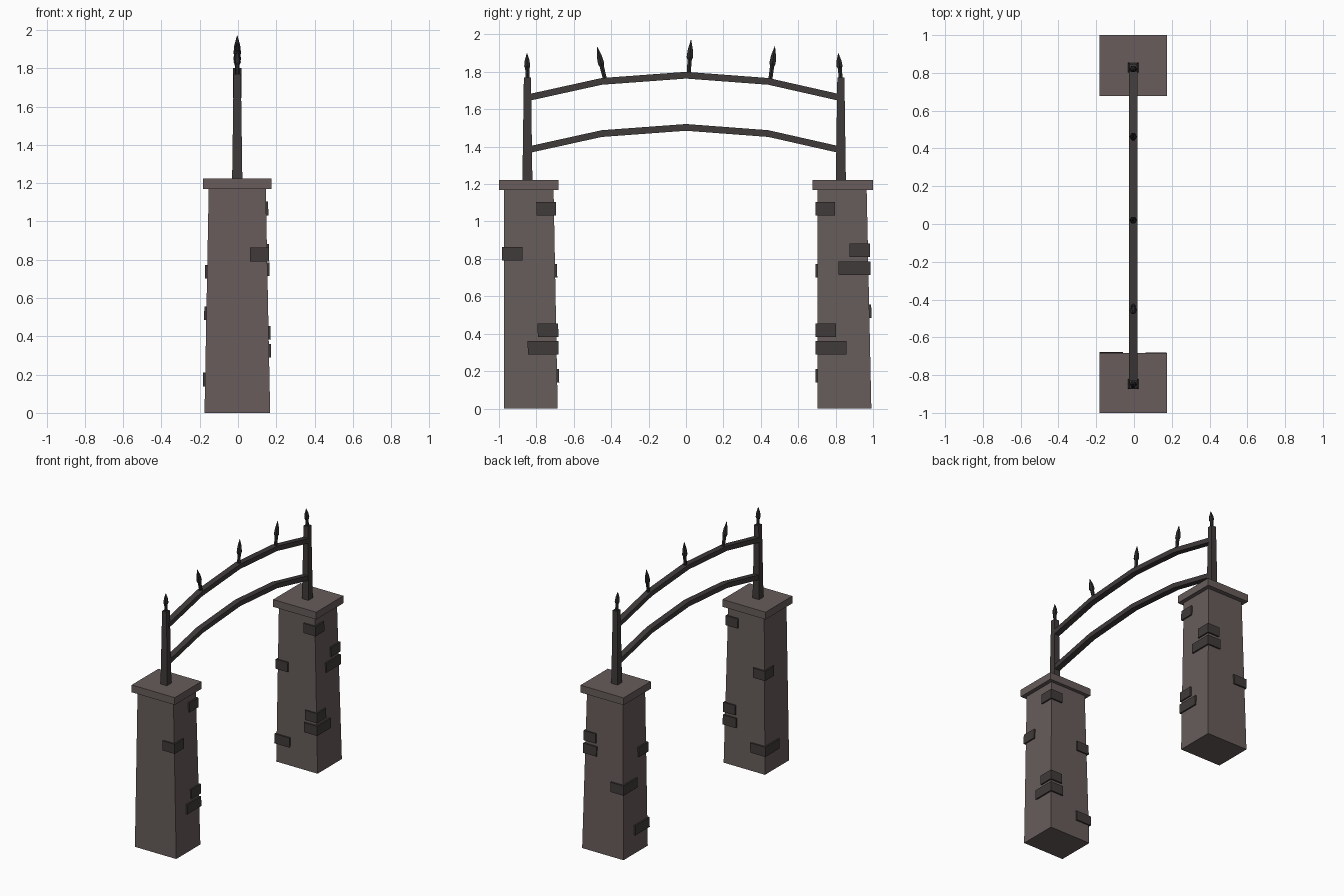
import bpy, bmesh, math
from mathutils import Vector

cube = bpy.data.objects.get("Cube")
if cube:
    bpy.data.objects.remove(cube, do_unlink=True)


def material(name, r, g, b):
    m = bpy.data.materials.new(name)
    m.use_nodes = True
    m.diffuse_color = (r, g, b, 1)
    m.node_tree.nodes["Principled BSDF"].inputs["Base Color"].default_value = (r, g, b, 1)
    return m


STONE = material("grey brown stone", 0.135, 0.108, 0.105)
BRICK = material("dark brick", 0.052, 0.043, 0.042)
IRON = material("weathered iron", 0.052, 0.043, 0.043)
SPIKE = material("blackened iron", 0.025, 0.024, 0.024)


def loft(name, rings, mat):
    """Skin a closed solid through rings of equal point count."""
    bm = bmesh.new()
    loops = [[bm.verts.new(p) for p in ring] for ring in rings]
    n = len(loops[0])
    for a, b in zip(loops, loops[1:]):
        for i in range(n):
            j = (i + 1) % n
            bm.faces.new((a[i], a[j], b[j], b[i]))
    bm.faces.new(loops[0][::-1])
    bm.faces.new(loops[-1])
    bmesh.ops.recalc_face_normals(bm, faces=bm.faces)
    mesh = bpy.data.meshes.new(name)
    bm.to_mesh(mesh)
    bm.free()
    mesh.materials.append(mat)
    ob = bpy.data.objects.new(name, mesh)
    bpy.context.collection.objects.link(ob)
    return ob


def rect(x0, x1, y0, y1, z):
    return [(x0, y0, z), (x1, y0, z), (x1, y1, z), (x0, y1, z)]


def spike(name, base, tip, scale):
    """Spearhead: slim shaft, flared barb, pointed tip."""
    base, tip = Vector(base), Vector(tip)
    turn = (tip - base).to_track_quat("Z", "Y")
    rings = []
    for t, r in ((0, 0.011), (0.42, 0.012), (0.5, 0.018), (0.72, 0.014), (1, 0.001)):
        rings.append([base.lerp(tip, t) + turn @ Vector((math.cos(a), math.sin(a), 0)) * r * scale
                      for a in (i * math.tau / 6 for i in range(6))])
    return loft(name, rings, SPIKE)


CX = -0.004          # shared centre line
TOP = 1.168          # underside of the caps
OUT = 0.011          # how far bricks stand proud

# Each pillar: bottom and top y extents, then cap extents
PILLARS = {
    "front": ((-0.972, -0.686), (-0.972, -0.708), (-1.0, -0.683)),
    "back": ((0.703, 0.991), (0.703, 0.966), (0.677, 1.0)),
}
# Corner bricks: x side, y side, centre height, x arm, y arm
# (inner = the side facing the other pillar)
INNER = [(1, 1.067, 0.10, 0.105), (1, 0.418, 0.10, 0.11), (1, 0.324, 0.11, 0.165),
         (-1, 0.737, 0.10, 0.11), (-1, 0.175, 0.125, 0.17)]
OUTER = {
    "front": [(1, 0.827, 0.10, 0.11)],
    "back": [(1, 0.845, 0.10, 0.11), (1, 0.75, 0.11, 0.17), (-1, 0.52, 0.11, 0.165)],
}

for end, (low, high, cap) in PILLARS.items():
    loft(end + "_pillar", [rect(CX - 0.171, CX + 0.172, *low, 0),
                           rect(CX - 0.149, CX + 0.149, *high, TOP)], STONE)
    loft(end + "_pillar_cap", [rect(CX - 0.178, CX + 0.179, *cap, z) for z in (TOP, 1.223)], STONE)

    # Bricks wrapped around the pillar corners, following the wall taper
    inner = 1 if end == "front" else -1
    bricks = [(sx, inner, z, ax, ay) for sx, z, ax, ay in INNER]
    bricks += [(sx, -inner, z, ax, ay) for sx, z, ax, ay in OUTER[end]]
    for k, (sx, sy, z, ax, ay) in enumerate(bricks):
        rings = []
        for zz in (z - 0.036, z + 0.036):
            t = zz / TOP
            side = 1 if sy > 0 else 0
            x = CX + sx * (0.1715 + (0.149 - 0.1715) * t + OUT)
            y = low[side] + (high[side] - low[side]) * t + sy * OUT
            rings.append(rect(x, x - sx * ax, y, y - sy * ay, zz))
        loft(f"{end}_brick_{k + 1}", rings, BRICK)

    # Tapered iron post with its spike
    py = -0.848 if end == "front" else 0.828
    loft(end + "_post", [rect(CX - r, CX + r, py - r, py + r, z)
                         for r, z in ((0.027, 1.2), (0.019, 1.77))], IRON)
    spike(end + "_post_spike", (CX, py, 1.76), (CX, py - (0.002 if end == "front" else 0.014), 1.9), 1.05)

# Two arched rails between the posts
ARCH = ((-0.845, -0.12), (-0.45, -0.033), (0, 0), (0.44, -0.033), (0.825, -0.12))
for name, crown in (("upper_rail", 1.782), ("lower_rail", 1.503)):
    rings = []
    for y, dz in ARCH:
        z = crown + dz
        rings.append([(CX - 0.022, y, z - 0.018), (CX + 0.022, y, z - 0.018),
                      (CX + 0.022, y, z + 0.018), (CX - 0.022, y, z + 0.018)])
    loft(name, rings, IRON)

# Spikes along the upper rail
for name, y, z, tip_y, tip_z in (("front", -0.432, 1.755, -0.476, 1.935),
                                 ("middle", 0.014, 1.785, 0.027, 1.972),
                                 ("back", 0.45, 1.755, 0.475, 1.937)):
    spike(name + "_rail_spike", (CX, y, z), (CX, tip_y, tip_z), 1.1)
